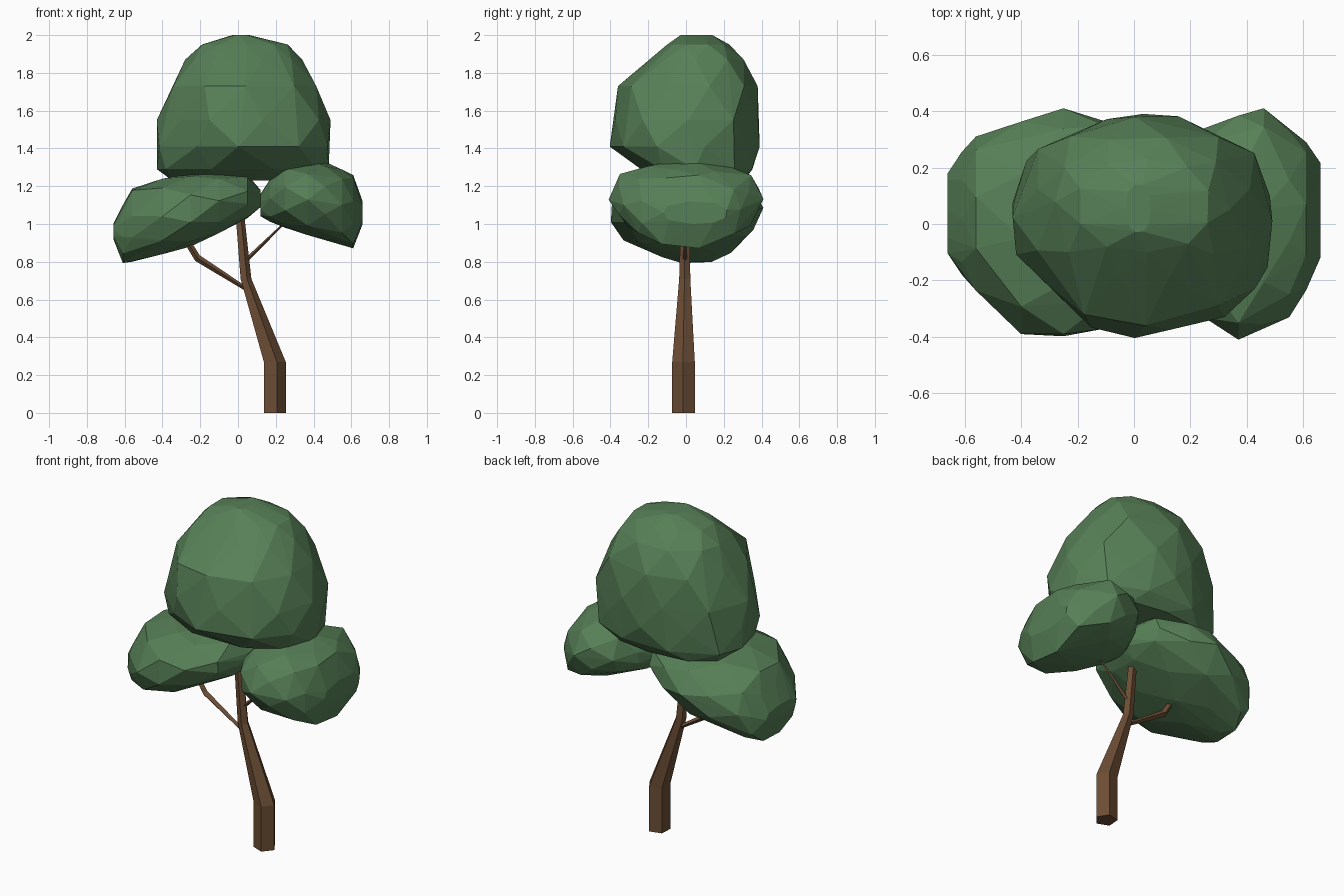
import bpy, bmesh, random
from math import cos, sin, pi
from mathutils import Vector

if "Cube" in bpy.data.objects:
    bpy.data.objects.remove(bpy.data.objects["Cube"])

random.seed(4)


def material(name, color):
    m = bpy.data.materials.new(name)
    m.diffuse_color = color
    m.use_nodes = True
    m.node_tree.nodes["Principled BSDF"].inputs["Base Color"].default_value = m.diffuse_color
    return m


leaf = material("leaf_green", (0.095, 0.215, 0.095, 1))
bark = material("bark_brown", (0.15, 0.075, 0.035, 1))


def finish(name, bm, mat):
    bmesh.ops.recalc_face_normals(bm, faces=bm.faces[:])
    me = bpy.data.meshes.new(name)
    bm.to_mesh(me)
    bm.free()
    me.materials.append(mat)
    ob = bpy.data.objects.new(name, me)
    bpy.context.collection.objects.link(ob)
    return ob


def clump(name, sections, axis, sides=9, power=2.4, cuts=()):
    """Faceted leaf mass: hull around rounded sections (pos, min u, max u, min v, max v).
    Cuts (nx, ny, d) press the corners back onto upright planes."""
    bm = bmesh.new()
    for i, (p, u0, u1, v0, v1) in enumerate(sections):
        for k in range(sides):
            a = 2 * pi * (k + 0.5 * (i % 2) + random.uniform(-0.15, 0.15)) / sides
            c, s = cos(a), sin(a)
            f = (abs(c) ** power + abs(s) ** power) ** (-1 / power)
            u = (u0 + u1) / 2 + (u1 - u0) / 2 * f * c
            v = (v0 + v1) / 2 + (v1 - v0) / 2 * f * s
            co = Vector((u, v, p) if axis == 'Z' else (p, u, v))
            for nx, ny, d in cuts:
                n = Vector((nx, ny, 0))
                co -= n * max(0, co.dot(n) - d)
            bm.verts.new(co)
    bmesh.ops.convex_hull(bm, input=bm.verts[:])
    loose = [v for v in bm.verts if not v.link_faces]
    bmesh.ops.delete(bm, geom=loose, context='VERTS')
    return finish(name, bm, leaf)


def limb(name, path, sides, flat=False, turn=0.0):
    """Tapered limb through points (x, y, z, radius); flat keeps rings level."""
    bm = bmesh.new()
    pts = [Vector(p[:3]) for p in path]
    rings = []
    for i, p in enumerate(pts):
        t = (pts[min(i + 1, len(pts) - 1)] - pts[max(i - 1, 0)]).normalized()
        side = Vector((1, 0, 0)) if flat else Vector((0, 1, 0)).cross(t)
        r = path[i][3]
        rings.append([bm.verts.new(p + r * (cos(a) * side + sin(a) * Vector((0, 1, 0))))
                      for a in (2 * pi * k / sides - pi / 2 + turn for k in range(sides))])
    for lo, hi in zip(rings, rings[1:]):
        for k in range(sides):
            j = (k + 1) % sides
            bm.faces.new((lo[k], lo[j], hi[j], hi[k]))
    bm.faces.new(rings[0][::-1])
    bm.faces.new(rings[-1])
    return finish(name, bm, bark)


# Trunk and two side branches
limb("trunk", [(0.19, -0.012, 0, 0.063), (0.19, -0.012, 0.27, 0.063),
               (0.04, -0.006, 0.71, 0.031), (0.01, -0.004, 1.03, 0.025)], 5, True, 0.25)
limb("left_branch", [(0.045, -0.005, 0.655, 0.011), (-0.215, -0.005, 0.82, 0.019),
                     (-0.27, -0.005, 0.91, 0.017)], 4)
limb("right_branch", [(0.025, -0.005, 0.79, 0.012), (0.24, -0.005, 1.0, 0.005)], 4)

# Large upper crown, level sections, corners trimmed
clump("upper_crown", [
    (2.00, -0.03, 0.06, -0.03, 0.14), (1.95, -0.20, 0.27, -0.10, 0.23),
    (1.87, -0.28, 0.34, -0.19, 0.31), (1.73, -0.35, 0.42, -0.36, 0.38),
    (1.55, -0.43, 0.49, -0.39, 0.41), (1.41, -0.43, 0.49, -0.41, 0.39),
    (1.29, -0.43, 0.48, -0.25, 0.36), (1.23, -0.36, 0.38, -0.10, 0.31)], 'Z', 10, 2.4,
    [(-0.70, -0.72, 0.37), (0.436, 0.90, 0.412), (-0.398, 0.917, 0.379),
     (0.227, -0.974, 0.394), (0.684, -0.73, 0.46)])

# Lower leaf clumps, upright sections running across x
clump("left_crown", [
    (-0.66, -0.11, 0.18, 0.92, 1.00), (-0.61, -0.18, 0.26, 0.79, 1.10),
    (-0.56, -0.24, 0.31, 0.80, 1.19), (-0.40, -0.39, 0.37, 0.84, 1.24),
    (-0.25, -0.41, 0.41, 0.88, 1.27), (-0.10, -0.37, 0.37, 0.95, 1.28),
    (0.05, -0.27, 0.28, 1.03, 1.26), (0.12, -0.06, 0.10, 1.09, 1.18)], 'X')
clump("right_crown", [
    (0.12, -0.10, 0.10, 1.04, 1.16), (0.17, -0.22, 0.22, 1.01, 1.24),
    (0.25, -0.34, 0.34, 0.98, 1.31), (0.37, -0.41, 0.39, 0.94, 1.34),
    (0.46, -0.37, 0.41, 0.92, 1.33), (0.55, -0.33, 0.34, 0.90, 1.29),
    (0.61, -0.24, 0.29, 0.87, 1.26), (0.66, -0.12, 0.22, 1.00, 1.12)], 'X')
